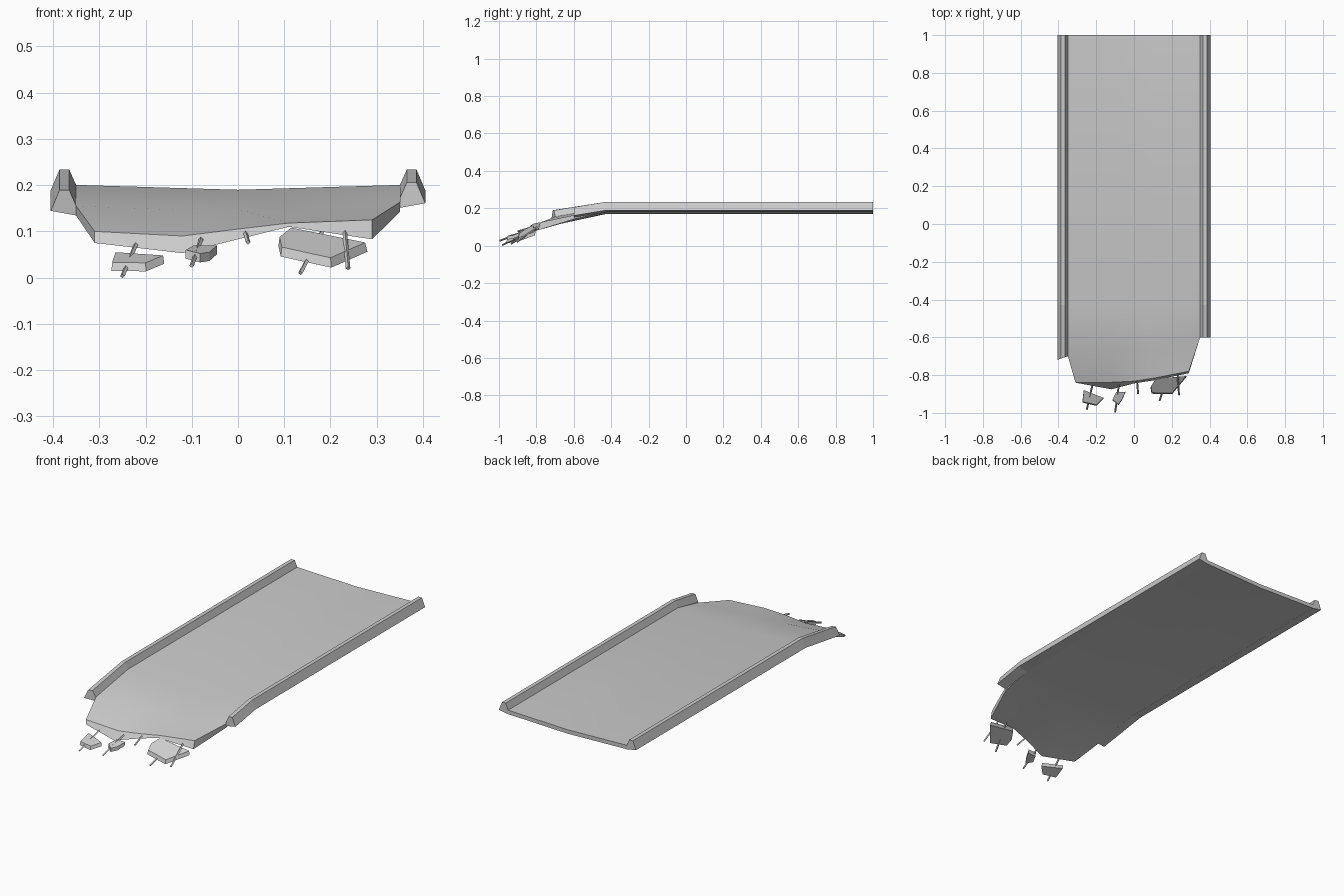
import bpy, bmesh, math
from mathutils import Vector

cube = bpy.data.objects.get("Cube")
if cube:
    bpy.data.objects.remove(cube, do_unlink=True)

concrete = bpy.data.materials.new("concrete_grey")
concrete.use_nodes = True
GREY = (0.6, 0.6, 0.6, 1)
concrete.diffuse_color = GREY
concrete.node_tree.nodes["Principled BSDF"].inputs["Base Color"].default_value = GREY


def finish(name, bm, smooth=False):
    bmesh.ops.recalc_face_normals(bm, faces=bm.faces)
    mesh = bpy.data.meshes.new(name)
    bm.to_mesh(mesh)
    bm.free()
    mesh.materials.append(concrete)
    ob = bpy.data.objects.new(name, mesh)
    bpy.context.collection.objects.link(ob)
    if smooth:
        bpy.ops.object.select_all(action='DESELECT')
        ob.select_set(True)
        bpy.context.view_layer.objects.active = ob
        bpy.ops.object.shade_smooth_by_angle(angle=math.radians(32))
    return ob


def loft(name, rings, smooth=False):
    """Closed solid through a list of equal-length rings."""
    bm = bmesh.new()
    rows = [[bm.verts.new(p) for p in ring] for ring in rings]
    n = len(rows[0])
    for a, b in zip(rows, rows[1:]):
        for i in range(n):
            j = (i + 1) % n
            bm.faces.new((a[i], a[j], b[j], b[i]))
    bm.faces.new(rows[0])
    bm.faces.new(rows[-1])
    return finish(name, bm, smooth)


# Road deck: sagging slab, bent down towards the ragged front edge
columns = (-0.35, -0.12, 0, 0.11, 0.35)


def straight_row(y):
    return [(x, y, 0.19 + 0.03 * abs(x)) for x in columns]


top_rows = [
    straight_row(1), straight_row(-0.43),
    [(-0.35, -0.70, 0.155), (-0.12, -0.68, 0.146), (0, -0.66, 0.148),
     (0.11, -0.67, 0.138), (0.35, -0.60, 0.163)],
    [(-0.31, -0.84, 0.10), (-0.12, -0.838, 0.09), (0, -0.832, 0.105),
     (0.11, -0.815, 0.118), (0.29, -0.78, 0.125)]]
# Underside offsets along y and z for the broken edge
edge_drop = [(0, -0.025), (-0.037, -0.037), (-0.012, -0.022), (-0.012, -0.008), (-0.01, -0.042)]

bm = bmesh.new()
tops, bottoms = [], []
for r, row in enumerate(top_rows):
    tops.append([bm.verts.new(p) for p in row])
    drops = edge_drop if r == 3 else [(0, -0.021)] * 5
    bottoms.append([bm.verts.new((x, y + dy, z + dz))
                    for (x, y, z), (dy, dz) in zip(row, drops)])
for grid in (tops, bottoms):
    for a, b in zip(grid, grid[1:]):
        for i in range(4):
            bm.faces.new((a[i], a[i + 1], b[i + 1], b[i]))
for r in range(3):
    for c in (0, 4):
        bm.faces.new((tops[r][c], tops[r + 1][c], bottoms[r + 1][c], bottoms[r][c]))
for r in (0, 3):
    for i in range(4):
        bm.faces.new((tops[r][i], tops[r][i + 1], bottoms[r][i + 1], bottoms[r][i]))
finish("road_deck", bm, smooth=True)

# Side barriers: one tapered profile, bent with the deck
profile = [(0.35, 0.179), (0.405, 0.189), (0.386, 0.234), (0.365, 0.234), (0.35, 0.2)]


def barrier(name, side, end_y, skew):
    drop = (-0.43 - end_y) * 0.165
    rings = []
    for y, dz, sk in ((1, 0, 0), (-0.43, 0, 0), (end_y, drop, skew)):
        rings.append([(side * x, y - sk * (x - 0.35), z - dz) for x, z in profile])
    loft(name, rings)


barrier("right_barrier", -1, -0.70, 0.35)
barrier("left_barrier", 1, -0.60, 0)


# Broken chunks hanging below the edge
def chunk(name, top, drop, spread):
    centre = sum((Vector(p) for p in top), Vector()) / len(top)
    bottom = []
    for p in top:
        q = centre + (Vector(p) - centre) * spread
        bottom.append(q + Vector((0, -0.004, -drop)))
    loft(name, [top, bottom])


chunk("chunk_right", [(-0.265, -0.88, 0.055), (-0.162, -0.92, 0.048),
                      (-0.2, -0.957, 0.032), (-0.272, -0.94, 0.033)], 0.018, 1.04)
chunk("chunk_middle", [(-0.095, -0.89, 0.07), (-0.045, -0.888, 0.07),
                       (-0.062, -0.925, 0.055), (-0.082, -0.955, 0.052),
                       (-0.113, -0.93, 0.06)], 0.019, 1.0)
chunk("chunk_left", [(0.115, -0.82, 0.108), (0.275, -0.805, 0.076),
                     (0.2, -0.895, 0.043), (0.095, -0.893, 0.066),
                     (0.09, -0.86, 0.088)], 0.02, 1.04)

# Reinforcing rods that join the chunks to the slab
rods = [((-0.215, -0.83, 0.085), (-0.25, -0.982, 0.003)),
        ((-0.08, -0.85, 0.083), (-0.1, -0.997, 0.026)),
        ((0.015, -0.82, 0.1), (0.022, -0.9, 0.076)),
        ((0.185, -0.79, 0.105), (0.135, -0.935, 0.01)),
        ((0.23, -0.78, 0.108), (0.238, -0.905, 0.02))]
for k, (a, b) in enumerate(rods):
    a, b = Vector(a), Vector(b)
    bm = bmesh.new()
    bmesh.ops.create_cone(bm, cap_ends=True, segments=4, radius1=0.005,
                          radius2=0.005, depth=(b - a).length)
    ob = finish("reinforcing_rod_%d" % (k + 1), bm)
    ob.location = (a + b) / 2
    ob.rotation_euler = (b - a).to_track_quat('Z', 'Y').to_euler()
